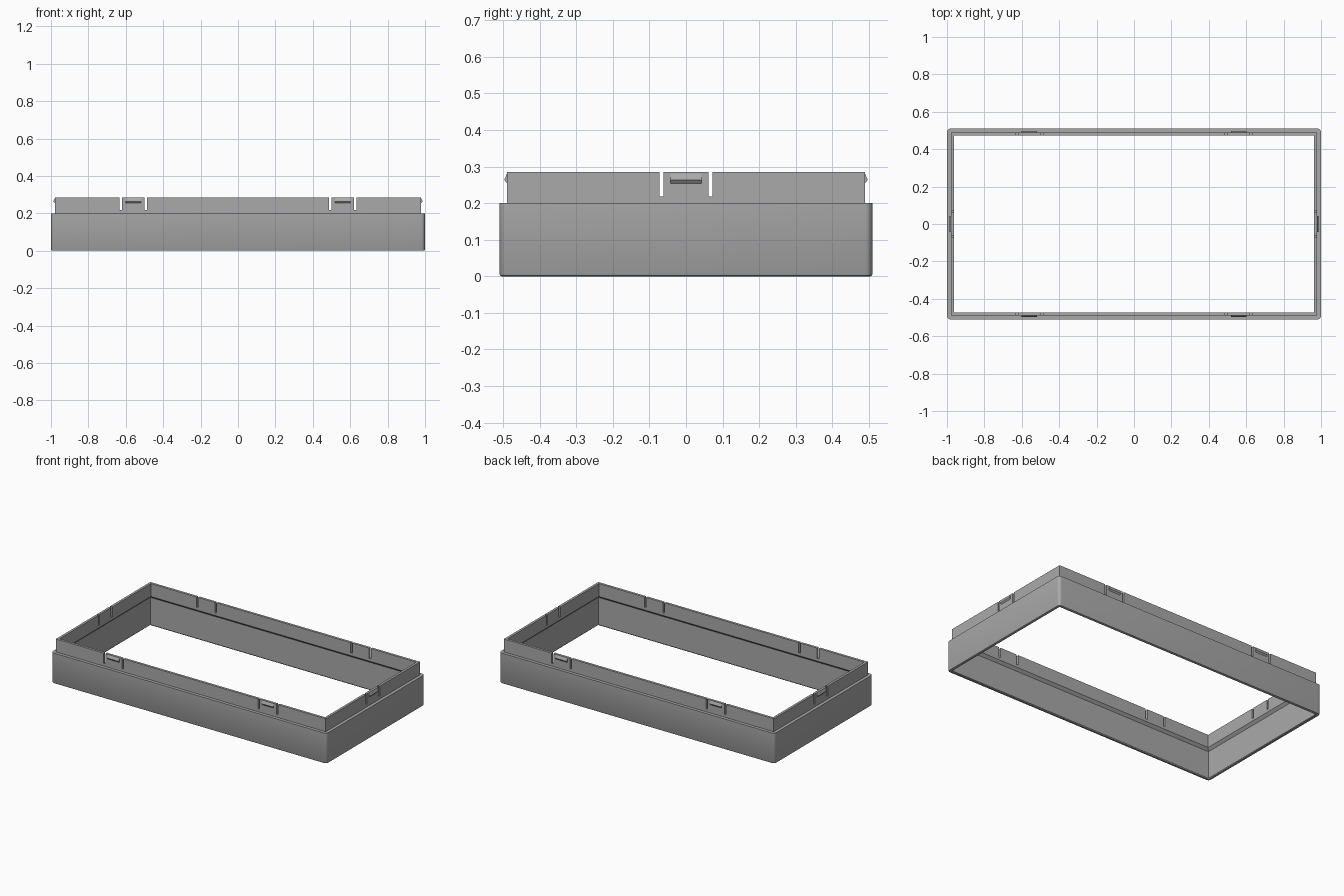
import bpy, bmesh, math

cube = bpy.data.objects.get("Cube")
if cube:
    bpy.data.objects.remove(cube, do_unlink=True)

HX, HY, RADIUS = 1.0, 0.51, 0.02
LIP_INSET, LIP_INNER = 0.0205, 0.0365
SHOULDER, TOP = 0.2, 0.285

grey = bpy.data.materials.new("plain grey")
grey.use_nodes = True
colour = (0.4, 0.4, 0.4, 1)
grey.diffuse_color = colour
grey.node_tree.nodes["Principled BSDF"].inputs["Base Color"].default_value = colour


def finish(name, bm):
    bmesh.ops.recalc_face_normals(bm, faces=bm.faces)
    mesh = bpy.data.meshes.new(name)
    bm.to_mesh(mesh)
    bm.free()
    mesh.materials.append(grey)
    obj = bpy.data.objects.new(name, mesh)
    bpy.context.collection.objects.link(obj)
    return obj


def ring(inset, z):
    """Rounded rectangle; the corners turn sharp once inset past the radius."""
    r = max(RADIUS - inset, 0)
    pts = []
    for k, (sx, sy) in enumerate([(1, 1), (-1, 1), (-1, -1), (1, -1)]):
        for i in range(7):
            a = math.pi / 2 * (k + i / 6)
            pts.append((sx * (HX - inset - r) + r * math.cos(a),
                        sy * (HY - inset - r) + r * math.sin(a), z))
    return pts


# Frame: wall cross-section swept round the rectangle
profile = [(0.006, 0), (0.002, 0.002), (0, 0.006), (0, SHOULDER),
           (LIP_INSET, SHOULDER), (LIP_INSET, TOP), (LIP_INNER, TOP),
           (LIP_INNER, SHOULDER), (0.0205, 0.184), (0.0205, 0.005), (0.0165, 0)]
bm = bmesh.new()
rings = [[bm.verts.new(p) for p in ring(*s)] for s in profile]
for a, b in zip(rings, rings[1:] + rings[:1]):
    for i in range(len(a)):
        j = (i + 1) % len(a)
        bm.faces.new((a[i], a[j], b[j], b[i]))
bmesh.ops.remove_doubles(bm, verts=bm.verts, dist=1e-5)
frame = finish("frame", bm)

# Clips: (outward direction, position along the wall)
clips = [((0, s), x) for s in (-1, 1) for x in (-0.56, 0.56)]
clips += [((s, 0), 0) for s in (-1, 1)]


def place(direction, along, out, z):
    dx, dy = direction
    reach = (HX if dx else HY) - LIP_INSET + out
    return (dx * reach + abs(dy) * along, dy * reach + abs(dx) * along, z)


def prism(bm, direction, start, end, section):
    ends = [[bm.verts.new(place(direction, t, o, z)) for o, z in section]
            for t in (start, end)]
    bm.faces.new(ends[0])
    bm.faces.new(ends[1][::-1])
    for i in range(len(section)):
        j = (i + 1) % len(section)
        bm.faces.new((ends[0][i], ends[1][i], ends[1][j], ends[0][j]))


# Slots either side of each clip
bm = bmesh.new()
for direction, mid in clips:
    for side in (-1, 1):
        c = mid + side * 0.067
        prism(bm, direction, c - 0.006, c + 0.006,
              [(-0.03, 0.218), (0.01, 0.218), (0.01, 0.3), (-0.03, 0.3)])
cutter = finish("slot_cutter", bm)
cutter.hide_render = True

cut = frame.modifiers.new("slots", "BOOLEAN")
cut.operation = "DIFFERENCE"
cut.solver = "EXACT"
cut.object = cutter
bpy.context.view_layer.objects.active = frame
frame.select_set(True)
bpy.ops.object.modifier_apply(modifier=cut.name)
bpy.data.objects.remove(cutter, do_unlink=True)
bpy.ops.object.shade_smooth_by_angle(angle=math.radians(30))

# Wedge-shaped snap catches
bm = bmesh.new()
for direction, mid in clips:
    prism(bm, direction, mid - 0.042, mid + 0.042,
          [(-0.004, 0.254), (0, 0.254), (0.007, 0.263), (0.006, 0.268),
           (0, 0.281), (-0.004, 0.281)])
finish("snap_catches", bm)
